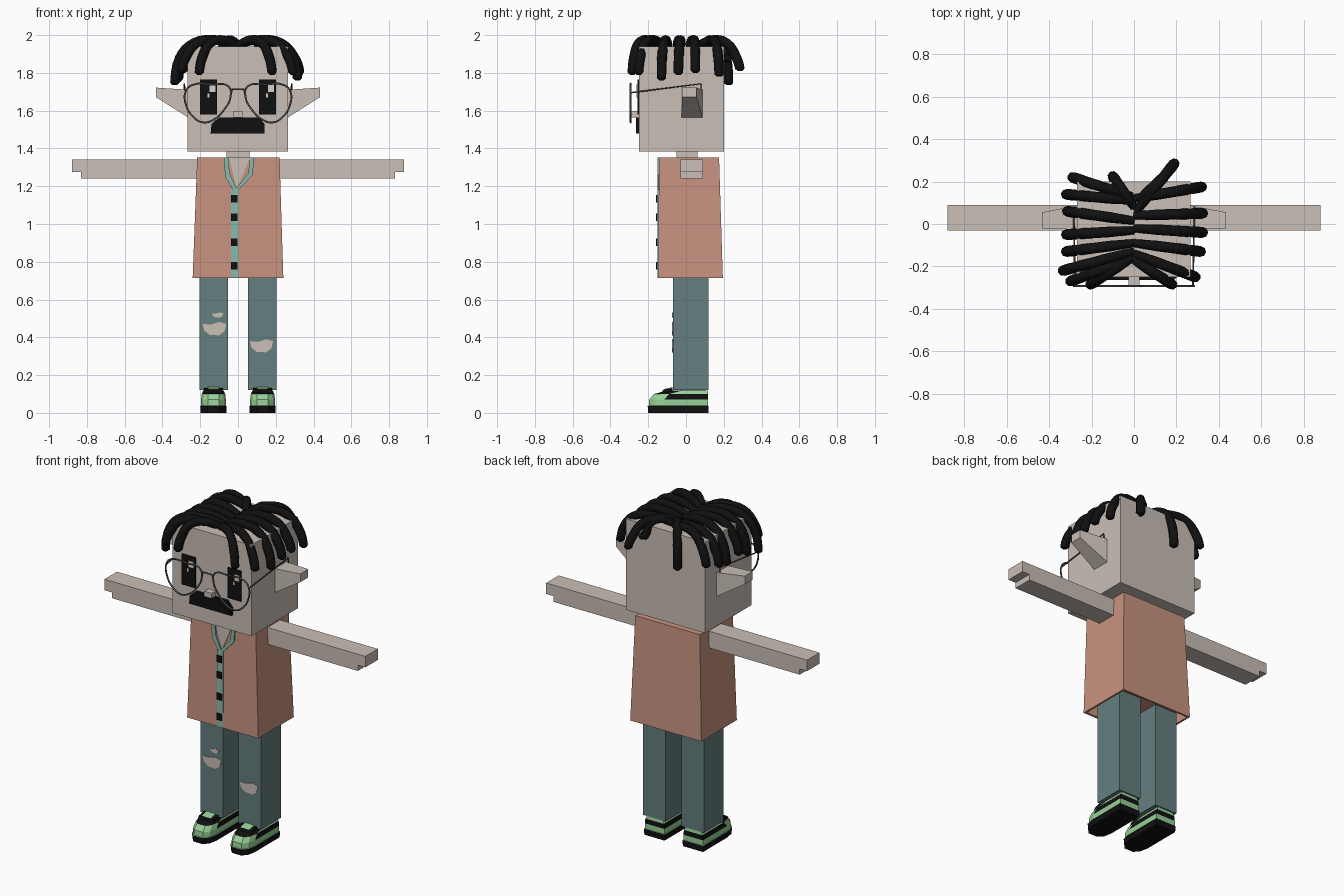
import bpy, bmesh
from mathutils import Vector

cube = bpy.data.objects.get("Cube")
if cube:
    bpy.data.objects.remove(cube)


def material(name, *rgb):
    lin = [((c / 255 + 0.055) / 1.055) ** 2.4 for c in rgb] + [1]
    m = bpy.data.materials.new(name)
    m.use_nodes = True
    m.diffuse_color = lin
    bsdf = m.node_tree.nodes["Principled BSDF"]
    bsdf.inputs["Base Color"].default_value = lin
    bsdf.inputs["Roughness"].default_value = 0.8
    return m


SKIN = material("skin", 201, 191, 182)
BLACK = material("black", 16, 16, 16)
SHIRT = material("shirt orange", 200, 147, 127)
TRIM = material("trim teal", 135, 187, 174)
DENIM = material("denim", 101, 126, 126)
GREEN = material("shoe green", 152, 208, 152)
METAL = material("frame grey", 85, 85, 88)
WHITE = material("eye highlight", 215, 210, 205)


def add(name, mesh, *mats):
    for m in mats:
        mesh.materials.append(m)
    ob = bpy.data.objects.new(name, mesh)
    bpy.context.collection.objects.link(ob)
    return ob


def loft(name, rings, *mats):
    """Closed skin through rings that share one point count."""
    bm = bmesh.new()
    loops = [[bm.verts.new(p) for p in r] for r in rings]
    n = len(loops[0])
    for a, b in zip(loops, loops[1:]):
        for i in range(n):
            j = (i + 1) % n
            bm.faces.new((a[i], a[j], b[j], b[i]))
    bm.faces.new(loops[0][::-1])
    bm.faces.new(loops[-1])
    bmesh.ops.recalc_face_normals(bm, faces=bm.faces)
    mesh = bpy.data.meshes.new(name)
    bm.to_mesh(mesh)
    bm.free()
    return add(name, mesh, *mats)


def rect(x0, x1, y0, y1, z):
    return [(x0, y0, z), (x1, y0, z), (x1, y1, z), (x0, y1, z)]


def box(name, x0, x1, y0, y1, z0, z1, mat):
    return loft(name, [rect(x0, x1, y0, y1, z) for z in (z0, z1)], mat)


def prism(name, outline, y0, y1, mat):
    return loft(name, [[(x, y, z) for x, z in outline] for y in (y0, y1)], mat)


def tube(name, points, radius, mat, radii=None, closed=False, smooth=True, sides=2):
    cu = bpy.data.curves.new(name, "CURVE")
    cu.dimensions = "3D"
    cu.bevel_depth, cu.bevel_resolution = radius, sides
    cu.resolution_u, cu.use_fill_caps = (4 if smooth else 1), not closed
    sp = cu.splines.new("BEZIER")
    sp.bezier_points.add(len(points) - 1)
    sp.use_cyclic_u = closed
    for i, (bp, p) in enumerate(zip(sp.bezier_points, points)):
        bp.co = p
        bp.handle_left_type = bp.handle_right_type = "AUTO" if smooth else "VECTOR"
        bp.radius = radii[i] if radii else 1
    tmp = bpy.data.objects.new(name + " path", cu)
    bpy.context.collection.objects.link(tmp)
    dg = bpy.context.evaluated_depsgraph_get()
    mesh = bpy.data.meshes.new_from_object(tmp.evaluated_get(dg))
    bpy.data.objects.remove(tmp)
    mesh.materials.clear()
    return add(name, mesh, mat)


# Head, neck, nose and moustache
box("head", -.268, .266, -.25, .2, 1.385, 1.94, SKIN)
box("neck", -.06, .06, -.05, .06, 1.33, 1.4, SKIN)
box("nose", -.025, .025, -.29, -.24, 1.565, 1.597, SKIN)
prism("moustache", [(-.145, 1.48), (-.14, 1.53), (-.1, 1.565), (.11, 1.565),
                    (.14, 1.53), (.14, 1.48)], -.265, -.245, BLACK)

# Shirt, hollow under the hem
loft("shirt", [rect(-.225, .225, -.13, .18, .78), rect(-.228, .228, -.133, .183, .715),
               rect(-.24, .24, -.147, .195, .715), rect(-.216, .22, -.143, .175, 1.352)], SHIRT)
prism("shirt_opening", [(-.05, 1.352), (.065, 1.352), (-.005, 1.19)], -.147, -.14, SKIN)
prism("collar_right", [(-.075, 1.353), (-.05, 1.353), (-.045, 1.27), (-.008, 1.19),
                       (-.015, 1.16), (-.068, 1.25)], -.152, -.143, TRIM)
prism("collar_left", [(.085, 1.353), (.062, 1.353), (.055, 1.27), (-.008, 1.19),
                      (-.015, 1.16), (.078, 1.26)], -.152, -.143, TRIM)
box("button_band", -.037, .003, -.151, -.143, .715, 1.18, TRIM)
for i, z in enumerate((.78, .903, 1.035, 1.133)):
    box(f"button_{i + 1}", -.036, -.002, -.158, -.15, z - .02, z + .02, BLACK)


# Shoe outline at one height, rounded toward the toe
def shoe_ring(cx, half, toe, heel, z):
    side = [(half, heel), (half, toe + .08), (half * .85, toe + .03), (half * .45, toe)]
    pts = side + [(-x, y) for x, y in reversed(side)]
    return [(cx + x, y, z) for x, y in pts]


# Parts that come in pairs
for s, side in ((1, "left"), (-1, "right")):
    # Arm with a short step under the fingertips
    prism("arm_" + side, [(s * x, z) for x, z in (
        (.21, 1.24), (.83, 1.24), (.83, 1.275), (.88, 1.275), (.88, 1.342), (.21, 1.342))],
        -.03, .09, SKIN)

    # Pointed ear
    def ear_ring(x, y0, y1, z0, z1):
        return [(s * x, y0, z0), (s * x, y1, z0), (s * x, y1, z1), (s * x, y0, z1)]
    loft("ear_" + side, [ear_ring(.25, -.025, .09, 1.555, 1.71),
                         ear_ring(.435, -.02, .055, 1.672, 1.722)], SKIN)

    # Trouser leg and ankle
    x0, x1 = sorted((s * .053, s * .205))
    box("leg_" + side, x0, x1, -.07, .12, .12, .76, DENIM)
    box("ankle_" + side, x0 + .03, x1 - .03, -.03, .1, .09, .13, SKIN)

    # Shoe: black sole, green midsole and toe, black upper, green collar
    cx = s * .13
    shoe = loft("shoe_" + side, [
        shoe_ring(cx, .068, -.2, .118, 0), shoe_ring(cx, .07, -.203, .12, .037),
        shoe_ring(cx, .066, -.197, .117, .038), shoe_ring(cx, .066, -.195, .117, .07),
        shoe_ring(cx, .062, -.17, .117, .1), shoe_ring(cx, .054, -.1, .115, .118)],
        BLACK, GREEN)
    for f in shoe.data.polygons:
        c = f.center
        midsole = .0375 < c.z < .07
        toe = .07 < c.z < .1 and c.y < -.12
        collar = .1 < c.z < .1175 and c.y > 0
        f.material_index = int(midsole or toe or collar)
    tongue = [(-.135, .1), (-.12, .122), (-.072, .132), (-.072, .1)]
    loft("shoe_tongue_" + side, [[(cx + dx, y, z) for y, z in tongue]
                                 for dx in (-.05, .05)], BLACK)
    loft("shoe_lace_" + side, [[(cx + dx, y, z + .004) for y, z in tongue[1:]]
                               for dx in (-.03, .03)], GREEN)

    # Eye
    ex = s * .155
    box("eye_" + side, ex - .045, ex + .045, -.258, -.249, 1.58, 1.765, BLACK)
    box("eye_glint_" + side, ex + .005, ex + .036, -.261, -.257, 1.7, 1.738, WHITE)
    box("eye_spark_" + side, ex - .006, ex + .004, -.261, -.257, 1.67, 1.69, WHITE)

    # Glasses rim and temple
    rim = [(.05, 1.728), (.14, 1.738), (.245, 1.735), (.278, 1.7), (.275, 1.63), (.24, 1.57),
           (.185, 1.538), (.125, 1.555), (.07, 1.61), (.04, 1.67)]
    tube("glasses_rim_" + side, [(s * x, -.293, z) for x, z in rim], .005, METAL, closed=True)
    tube("glasses_temple_" + side, [(s * .278, -.293, 1.695), (s * .285, .078, 1.742),
                                    (s * .285, .08, 1.69)], .004, METAL, smooth=False)
tube("glasses_bridge", [(-.042, -.293, 1.67), (-.03, -.293, 1.713), (.03, -.293, 1.713),
                        (.042, -.293, 1.67)], .005, METAL, smooth=False)

# Rips in the trousers: centre x, centre z, half width, half height
blob = [(-1, .7), (-.3, .6), (.4, 1), (1, .7), (.85, -.4), (.4, -1), (-.4, -.9), (-.85, -.3)]
for i, (cx, cz, w, h) in enumerate(((-.125, .446, .063, .036), (-.108, .518, .03, .014),
                                    (.124, .355, .062, .035))):
    prism(f"trouser_rip_{i + 1}", [(cx + x * w, cz + z * h) for x, z in blob],
          -.074, -.066, SKIN)

# Hair locks: root x, root y, tip x, tip y, tip z
locks = [
    (-.01, .13, -.29, .22, 1.8), (0, .11, -.32, .14, 1.78), (0, .015, -.315, .06, 1.76),
    (0, -.03, -.32, -.05, 1.78), (0, -.09, -.32, -.13, 1.75), (0, -.13, -.335, -.22, 1.735),
    (-.02, -.17, -.3, -.27, 1.8), (-.01, -.16, -.205, -.285, 1.79), (0, .08, -.1, .225, 1.735),
    (.01, .06, .19, .285, 1.81), (0, .12, .32, .175, 1.78), (0, .04, .325, .05, 1.8),
    (0, -.02, .325, -.04, 1.79), (0, -.09, .315, -.13, 1.76), (0, -.14, .29, -.25, 1.79),
    (0, -.17, .18, -.285, 1.79), (.02, .11, .14, .22, 1.86),
]
arch = [(0, 1.95), (.35, 1.974), (.7, 1.958), (.92, 1.88)]
for i, (rx, ry, tx, ty, tz) in enumerate(locks):
    root, tip = Vector((rx, ry, 0)), Vector((tx, ty, 0))
    path = [(*root.lerp(tip, t).xy, z) for t, z in arch] + [(tx, ty, tz + .012), (tx, ty, tz)]
    lock = tube(f"hair_lock_{i + 1}", path, .025, BLACK, radii=[.75, 1, 1, 1.05, 1, .5])
    lock.data.shade_smooth()
